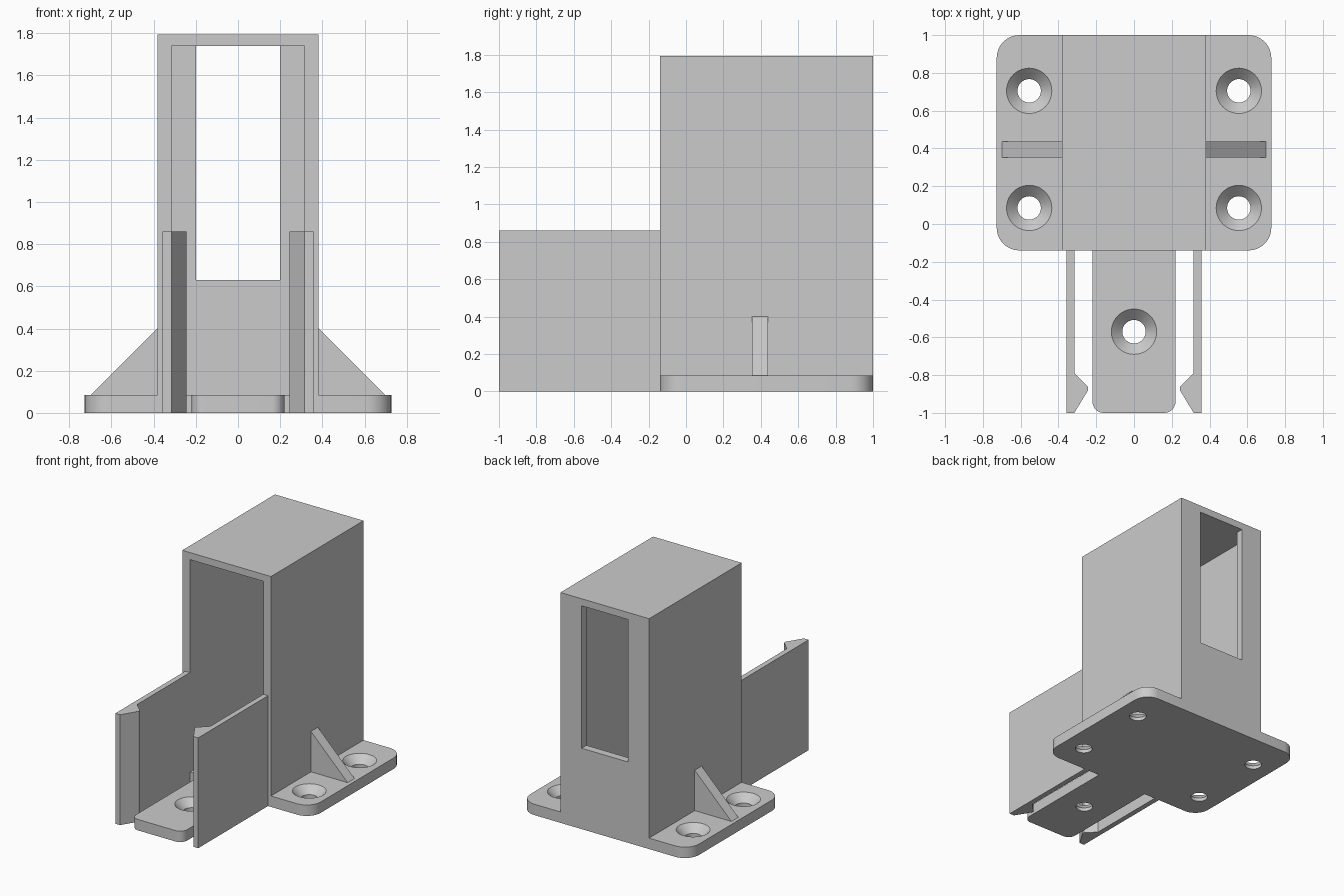
import bpy, bmesh, math
from mathutils import Vector

if "Cube" in bpy.data.objects:
    bpy.data.objects.remove(bpy.data.objects["Cube"])

grey = bpy.data.materials.new("light_grey")
grey.diffuse_color = (0.6, 0.6, 0.6, 1)
grey.use_nodes = True
grey.node_tree.nodes["Principled BSDF"].inputs["Base Color"].default_value = grey.diffuse_color


def prism(name, outline, start, end, axis="z"):
    """Extrude a 2D outline along z (points are x, y) or along y (points are x, z)."""
    bm = bmesh.new()
    place = (lambda p, d: (p[0], p[1], d)) if axis == "z" else (lambda p, d: (p[0], d, p[1]))
    low = [bm.verts.new(place(p, start)) for p in outline]
    high = [bm.verts.new(place(p, end)) for p in outline]
    bm.faces.new(low)
    bm.faces.new(high)
    for i in range(len(low)):
        j = (i + 1) % len(low)
        bm.faces.new((low[i], low[j], high[j], high[i]))
    return finish(name, bm)


def finish(name, bm):
    bmesh.ops.recalc_face_normals(bm, faces=bm.faces)
    mesh = bpy.data.meshes.new(name)
    bm.to_mesh(mesh)
    bm.free()
    mesh.materials.append(grey)
    obj = bpy.data.objects.new(name, mesh)
    bpy.context.collection.objects.link(obj)
    return obj


def box(name, x0, x1, y0, y1, z0, z1):
    return prism(name, [(x0, y0), (x1, y0), (x1, y1), (x0, y1)], z0, z1)


def combine(target, other, operation):
    """Apply a boolean and discard the helper part."""
    mod = target.modifiers.new("combine", "BOOLEAN")
    mod.operation, mod.solver, mod.object = operation, "EXACT", other
    bpy.context.view_layer.objects.active = target
    bpy.ops.object.modifier_apply(modifier=mod.name)
    bpy.data.objects.remove(other, do_unlink=True)


def rounded(corners, steps=8):
    """Outline from (x, y, radius) corners, with arcs where the radius is not zero."""
    pts = []
    for i, (x, y, r) in enumerate(corners):
        c = Vector((x, y))
        if r == 0:
            pts.append(c)
            continue
        a = (Vector(corners[i - 1][:2]) - c).normalized() * r
        b = (Vector(corners[(i + 1) % len(corners)][:2]) - c).normalized() * r
        for k in range(steps + 1):
            t = math.pi / 2 * k / steps
            pts.append(c + a * (1 - math.sin(t)) + b * (1 - math.cos(t)))
    return pts


def countersink(x, y):
    """Screw hole cutter: straight bore opening into a cone at the plate top."""
    bm = bmesh.new()
    n = 40
    rings = []
    for r, z in ((0.062, -0.02), (0.062, 0.027), (0.12, PLATE), (0.12, PLATE + 0.04)):
        rings.append([bm.verts.new((x + r * math.cos(2 * math.pi * i / n),
                                    y + r * math.sin(2 * math.pi * i / n), z)) for i in range(n)])
    for a, b in zip(rings, rings[1:]):
        for i in range(n):
            j = (i + 1) % n
            bm.faces.new((a[i], a[j], b[j], b[i]))
    bm.faces.new(rings[0])
    bm.faces.new(rings[-1])
    return finish("hole_cutter", bm)


PLATE, FRONT, TOP = 0.085, -0.14, 1.795

# Tower: open-fronted box with a window in the back wall
bracket = box("bracket_body", -0.382, 0.382, FRONT, 1, 0, TOP)
combine(bracket, box("cavity", -0.316, 0.316, FRONT - 0.1, 0.94, PLATE, 1.74), "DIFFERENCE")
combine(bracket, box("window", -0.2, 0.2, 0.9, 1.1, 0.63, 1.74), "DIFFERENCE")

# Base plate with rounded corners and a front tongue
plate = prism("base_plate", rounded([
    (-0.22, -1, 0.06), (0.22, -1, 0.06), (0.22, FRONT, 0), (0.727, FRONT, 0.12),
    (0.727, 1, 0.12), (-0.727, 1, 0.12), (-0.727, FRONT, 0.12), (-0.22, FRONT, 0)]), 0, PLATE)
combine(bracket, plate, "UNION")

# Clip arms with hooked tips
for s in (-1, 1):
    outline = [(0.357, -0.1), (0.357, -1), (0.316, -1), (0.243, -0.88),
               (0.243, -0.862), (0.316, -0.79), (0.316, -0.1)]
    combine(bracket, prism("clip_arm", [(s * x, y) for x, y in outline], 0, 0.86), "UNION")

# Countersunk screw holes
for x, y in ((-0.555, 0.705), (0.555, 0.705), (-0.555, 0.085), (0.555, 0.085), (0, -0.57)):
    combine(bracket, countersink(x, y), "DIFFERENCE")

# Triangular side ribs
ribs = [prism(name, [(s * 0.382, PLATE), (s * 0.698, PLATE), (s * 0.382, 0.4)], 0.353, 0.438, "y")
        for name, s in (("left_rib", -1), ("right_rib", 1))]

for obj in [bracket] + ribs:
    bpy.ops.object.select_all(action="DESELECT")
    obj.select_set(True)
    bpy.context.view_layer.objects.active = obj
    bpy.ops.object.shade_smooth_by_angle(angle=math.radians(30))
